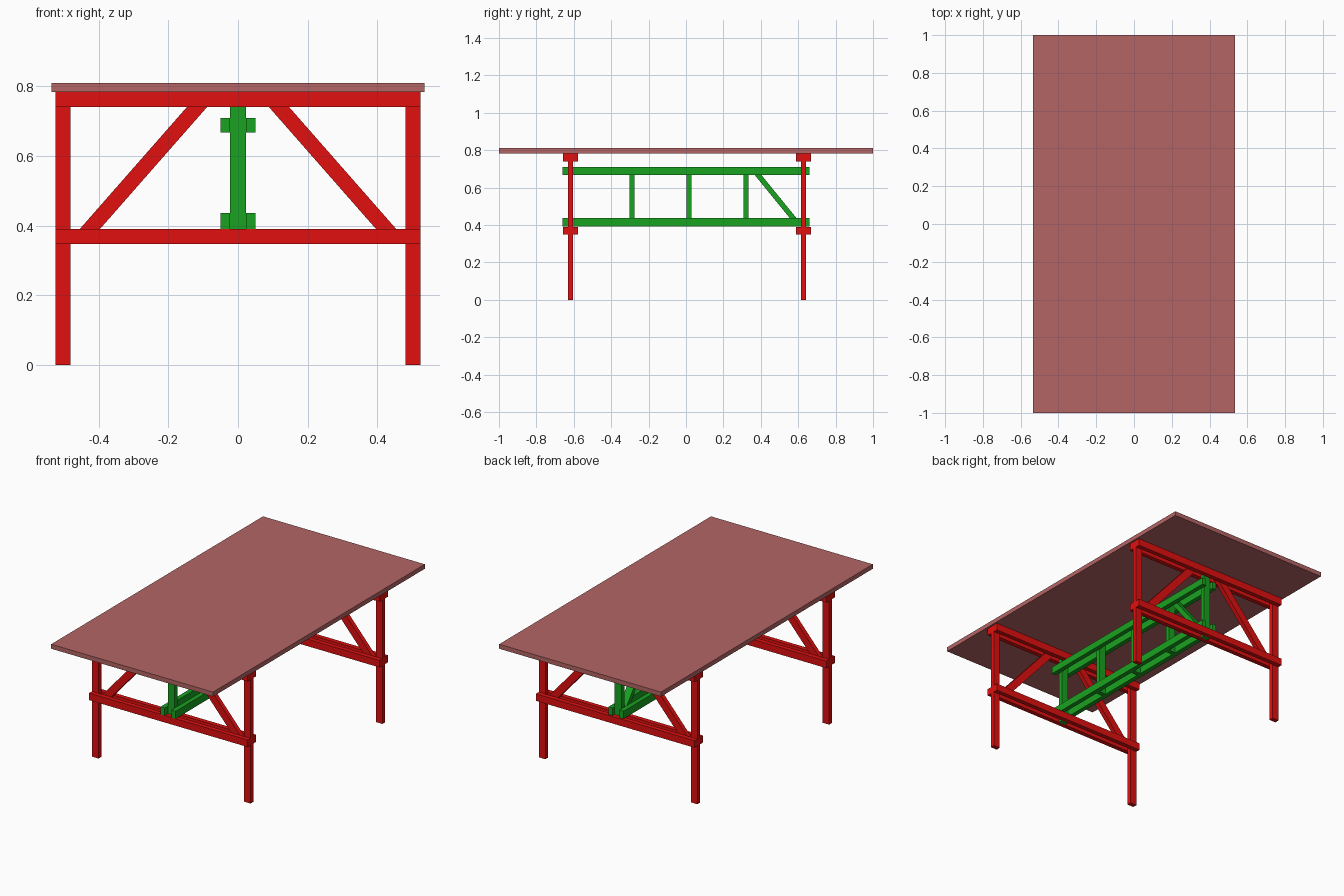
import bpy
from mathutils import Vector

if "Cube" in bpy.data.objects:
    bpy.data.objects.remove(bpy.data.objects["Cube"])


def material(name, color):
    m = bpy.data.materials.new(name)
    m.diffuse_color = color
    m.use_nodes = True
    m.node_tree.nodes["Principled BSDF"].inputs["Base Color"].default_value = m.diffuse_color
    return m


RED = material("red_wood", (0.75, 0.005, 0.005, 1))
GREEN = material("green_wood", (0.01, 0.36, 0.015, 1))
TOP = material("pale_red_wood", (0.46, 0.13, 0.13, 1))


def prism(name, profile, offset, mat):
    """Extrude a four-point profile along an offset vector."""
    a = [Vector(p) for p in profile]
    verts = a + [p + Vector(offset) for p in a]
    faces = [(3, 2, 1, 0), (4, 5, 6, 7)]
    faces += [(i, (i + 1) % 4, (i + 1) % 4 + 4, i + 4) for i in range(4)]
    if (a[1] - a[0]).cross(a[2] - a[0]).dot(Vector(offset)) < 0:
        faces = [f[::-1] for f in faces]
    me = bpy.data.meshes.new(name)
    me.from_pydata(verts, [], faces)
    me.materials.append(mat)
    ob = bpy.data.objects.new(name, me)
    bpy.context.collection.objects.link(ob)
    return ob


def box(name, x, y, z, mat):
    profile = [(x[0], y[0], z[0]), (x[1], y[0], z[0]),
               (x[1], y[1], z[0]), (x[0], y[1], z[0])]
    return prism(name, profile, (0, 0, z[1] - z[0]), mat)


T = 0.0135    # half board thickness
W = 0.0225    # half post width
LOW_RAIL, HIGH_RAIL = (0.348, 0.39), (0.74, 0.783)
LOW_BAR, HIGH_BAR = (0.391, 0.436), (0.667, 0.709)

# table top
box("table_top", (-0.535, 0.535), (-1, 1), (0.783, 0.81), TOP)

# end trestles
for end, yc in (("front", -0.617), ("back", 0.628)):
    mid = (yc - T, yc + T)
    for side, s in (("left", -1), ("right", 1)):
        box(f"{end}_{side}_leg", sorted((s * 0.481, s * 0.524)), mid, (0, 0.783), RED)
        # slanted brace, ends held between the rail pairs
        brace = [(s * 0.472, mid[0], 0.37), (s * 0.414, mid[0], 0.37),
                 (s * 0.068, mid[0], 0.764), (s * 0.126, mid[0], 0.764)]
        prism(f"{end}_{side}_brace", brace, (0, 2 * T, 0), RED)
    # rails in pairs either side of the legs
    for level, z in (("lower", LOW_RAIL), ("upper", HIGH_RAIL)):
        for face, y in (("outer", (yc - 3 * T, yc - T)), ("inner", (yc + T, yc + 3 * T))):
            box(f"{end}_{level}_{face}_rail", (-0.524, 0.524), y, z, RED)
    # centre post
    box(f"{end}_centre_post", (-W, W), mid, (0.348, 0.783), GREEN)

# long stretcher bars in pairs
for level, z in (("lower", LOW_BAR), ("upper", HIGH_BAR)):
    for side, x in (("left", (-0.05, -W)), ("right", (W, 0.05))):
        box(f"{level}_{side}_stretcher", x, (-0.66, 0.66), z, GREEN)

# stretcher struts and single diagonal
for i, y in enumerate((-0.289, 0.016, 0.321)):
    box(f"stretcher_strut_{i + 1}", (-W, W), (y - T, y + T), (0.391, 0.709), GREEN)
diagonal = [(-W, 0.592, 0.391), (-W, 0.628, 0.391), (-W, 0.369, 0.709), (-W, 0.333, 0.709)]
prism("stretcher_diagonal", diagonal, (2 * W, 0, 0), GREEN)
